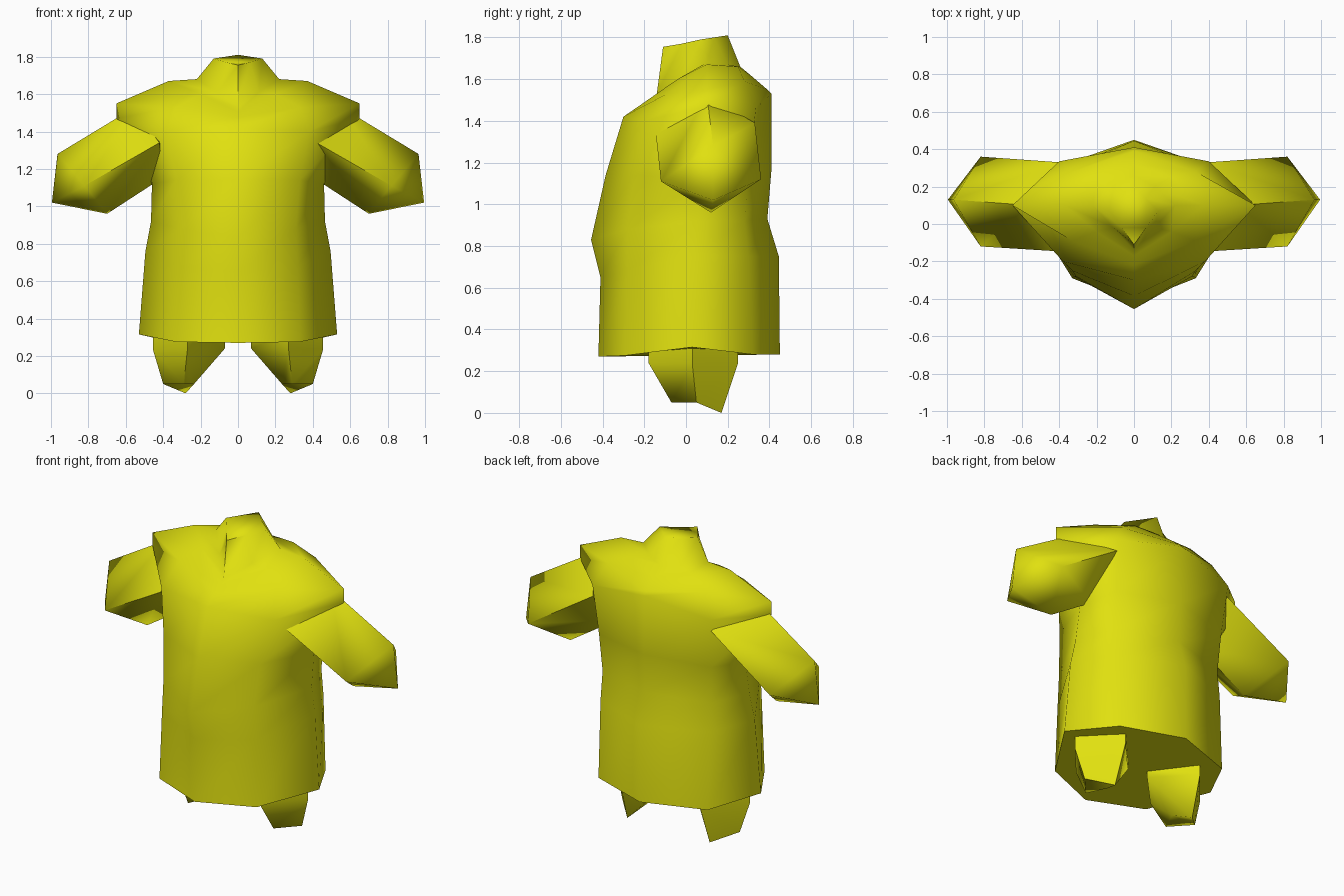
import bpy, bmesh, math

if "Cube" in bpy.data.objects:
    bpy.data.objects.remove(bpy.data.objects["Cube"])

yellow = bpy.data.materials.new("yellow")
yellow.diffuse_color = (0.75, 0.75, 0.005, 1)
yellow.use_nodes = True
yellow.node_tree.nodes["Principled BSDF"].inputs["Base Color"].default_value = yellow.diffuse_color


def loft(name, rings, tip=None, angle=75):
    """Skin a stack of closed rings, cap the ends, optionally with a point."""
    bm = bmesh.new()
    loops = [[bm.verts.new(p) for p in ring] for ring in rings]
    n = len(loops[0])
    for a, b in zip(loops, loops[1:]):
        for i in range(n):
            j = (i + 1) % n
            bm.faces.new((a[i], a[j], b[j], b[i]))
    bm.faces.new(loops[0][::-1])
    if tip:
        t = bm.verts.new(tip)
        for i in range(n):
            bm.faces.new((loops[-1][i], loops[-1][(i + 1) % n], t))
    else:
        bm.faces.new(loops[-1])
    bmesh.ops.recalc_face_normals(bm, faces=bm.faces)
    mesh = bpy.data.meshes.new(name)
    bm.to_mesh(mesh)
    bm.free()
    mesh.materials.append(yellow)
    ob = bpy.data.objects.new(name, mesh)
    bpy.context.collection.objects.link(ob)
    bpy.ops.object.select_all(action='DESELECT')
    bpy.context.view_layer.objects.active = ob
    ob.select_set(True)
    bpy.ops.object.shade_smooth_by_angle(angle=math.radians(angle))
    return ob


def full_ring(half):
    """Half ring from front centre to back centre, mirrored to a full ring."""
    return half + [(-x, y, z) for x, y, z in half[-2:0:-1]]


# coat: front, front corner, side, back corner, back, from hem to collar
coat = [
    [(0, -.42, .27), (.33, -.29, .275), (.53, .03, .315), (.37, .32, .28), (0, .45, .28)],
    [(0, -.41, .65), (.32, -.28, .68), (.495, .04, .76), (.37, .30, .75), (0, .445, .75)],
    [(0, -.455, .83), (.31, -.28, .88), (.465, .05, .92), (.37, .28, .92), (0, .39, .93)],
    [(0, -.385, 1.14), (.33, -.25, 1.14), (.46, .08, 1.12), (.38, .30, 1.15), (0, .41, 1.17)],
    [(0, -.30, 1.42), (.38, -.20, 1.40), (.65, .10, 1.47), (.40, .335, 1.46), (0, .41, 1.53)],
    [(0, -.22, 1.475), (.33, -.09, 1.53), (.65, .10, 1.55), (.33, .28, 1.59), (0, .39, 1.55)],
    [(0, -.17, 1.505), (.20, -.04, 1.60), (.37, .10, 1.67), (.20, .25, 1.66), (0, .32, 1.61)],
    [(0, -.14, 1.53), (.11, -.02, 1.61), (.22, .10, 1.68), (.11, .20, 1.67), (0, .26, 1.66)],
    [(0, -.11, 1.755), (.065, -.02, 1.77), (.13, .07, 1.79), (.065, .135, 1.80), (0, .20, 1.81)],
]
loft("coat", [full_ring(r) for r in coat])

for side, s in (("right", 1), ("left", -1)):
    # sleeve: top, front, bottom, back, closed by a pointed cuff
    sleeve = [
        [(.56, .10, 1.525), (.42, -.145, 1.34), (.40, .10, 1.155), (.40, .33, 1.39)],
        [(.965, .13, 1.28), (.82, -.12, 1.11), (.70, .12, .96), (.82, .36, 1.12)],
    ]
    loft(side + "_sleeve", [[(s * x, y, z) for x, y, z in r] for r in sleeve],
         (s * .995, .13, 1.02))

    # leg: outer, front, inner, back, tapering to the foot
    leg = [
        [(.455, .03, .32), (.27, -.18, .32), (.07, .03, .32), (.27, .25, .32)],
        [(.455, .03, .235), (.27, -.18, .24), (.07, .03, .24), (.27, .25, .24)],
        [(.40, .05, .05), (.29, -.07, .05), (.235, .05, .05), (.28, .17, 0)],
    ]
    loft(side + "_leg", [[(s * x, y, z) for x, y, z in r] for r in leg])
